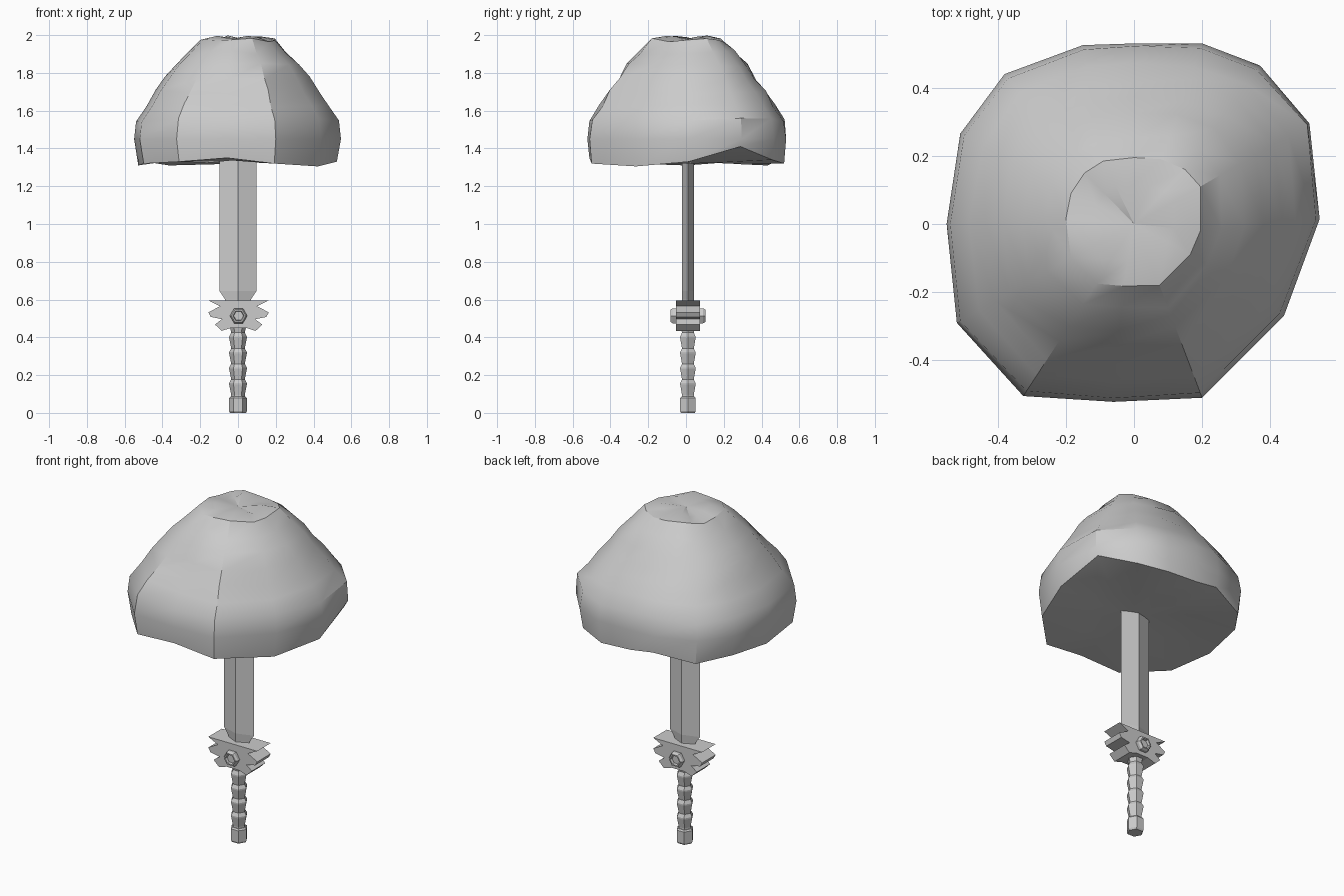
import bpy, bmesh, random
from math import sin, cos, pi, radians

if "Cube" in bpy.data.objects:
    bpy.data.objects.remove(bpy.data.objects["Cube"])

random.seed(4)
CY = 0.01   # depth centre of the sword


def finish(bm, name, smooth=None):
    bmesh.ops.recalc_face_normals(bm, faces=bm.faces[:])
    me = bpy.data.meshes.new(name)
    bm.to_mesh(me)
    bm.free()
    ob = bpy.data.objects.new(name, me)
    bpy.context.collection.objects.link(ob)
    if smooth:
        bpy.ops.object.select_all(action='DESELECT')
        ob.select_set(True)
        bpy.context.view_layer.objects.active = ob
        bpy.ops.object.shade_smooth_by_angle(angle=radians(smooth))
    return ob


def loft(name, rings, smooth=None, tips=(None, None)):
    """Skin a stack of equal-length rings; ends are capped or fanned to a tip."""
    bm = bmesh.new()
    rows = [[bm.verts.new(p) for p in r] for r in rings]
    n = len(rows[0])
    for a, b in zip(rows, rows[1:]):
        for i in range(n):
            j = (i + 1) % n
            bm.faces.new((a[i], a[j], b[j], b[i]))
    for row, tip in zip((rows[0], rows[-1]), tips):
        if tip:
            c = bm.verts.new(tip)
            for i in range(n):
                bm.faces.new((row[i], row[(i + 1) % n], c))
        else:
            bm.faces.new(row)
    return finish(bm, name, smooth)


def hexring(r, z):
    return [(r * cos(i * pi / 3), CY + r * sin(i * pi / 3), z) for i in range(6)]


def jit(a):
    return random.uniform(-a, a)


# Rock: outline points blended toward the matching small top outline
outer = [(.515, .295), (.37, .465), (.20, .53), (0, .53), (-.15, .525), (-.38, .44), (-.51, .265),
         (-.55, 0), (-.52, -.29), (-.325, -.505), (-.06, -.522), (.20, -.51), (.44, -.27), (.545, .015)]
inner = [(.195, .11), (.15, .16), (.08, .19), (0, .195), (-.09, .185), (-.145, .15), (-.185, .09),
         (-.2, .015), (-.185, -.1), (-.11, -.175), (-.03, -.182), (.075, -.18), (.165, -.09), (.195, -.02)]
rim_z = [1.41, 1.34, 1.32, 1.33, 1.35, 1.31, 1.33, 1.31, 1.32, 1.33, 1.35, 1.32, 1.305, 1.33]
rings = [[(x * .5, y * .5, 1.335 + jit(.02)) for x, y in outer],
         [(x * .96, y * .98, z) for (x, y), z in zip(outer, rim_z)],
         [(x, y, 1.45) for x, y in outer]]
for z, t in [(1.55, .03), (1.63, .19), (1.70, .33), (1.77, .48), (1.84, .62), (1.91, .81), (1.975, 1)]:
    k = 0 if t == 1 else .018
    ring = []
    for (x, y), (u, v) in zip(outer, inner):
        s = t + jit(k)
        ring.append((x + (u - x) * s, y + (v - y) * s, z + jit(.012)))
    rings.append(ring)
rings.append([(u * .6, v * .6, 1.985 + jit(.014)) for u, v in inner])
loft("rock", rings, 32, ((0, 0, 1.35), (0, 0, 1.98)))

# Blade: diamond section, narrowed at the guard, buried in the rock
loft("blade", [[(w, CY, z), (0, CY + .032, z), (-w, CY, z), (0, CY - .032, z)]
               for w, z in [(.065, .58), (.068, .6), (.098, .645), (.098, 1.55)]])

# Guard: winged profile mirrored about the centre and extruded in depth
half = [(.16, .595), (.098, .565), (.16, .532), (.147, .508), (.088, .496),
        (.125, .468), (.09, .434), (.04, .45)]
prof = half + [(-x, z) for x, z in reversed(half)]
loft("guard", [[(x + .003, y, z) for x, z in prof] for y in (CY - .063, CY + .063)])

# Hexagonal stud through the guard, with a recessed face at both ends
stud = [(.026, .078), (.030, .092), (.038, .092), (.046, .080)]
stud = [(r, -d) for r, d in stud] + [(r, d) for r, d in reversed(stud)]
loft("guard_stud", [[(.003 + r * cos(i * pi / 3), CY + d, .514 + r * sin(i * pi / 3))
                     for i in range(6)] for r, d in stud])

# Grip: hexagonal with swollen rings
grip = [(.036, .075)]
for i in range(4):
    z = .085 + i * .082
    grip += [(.036, z + .01), (.047, z + .065), (.047, z + .073)]
grip += [(.036, .425), (.042, .45)]
loft("grip", [hexring(r, z) for r, z in grip])

# Pommel: bevelled hexagonal cap
loft("pommel", [hexring(r, z) for r, z in [(.042, 0), (.048, .01), (.048, .078), (.04, .086)]])
